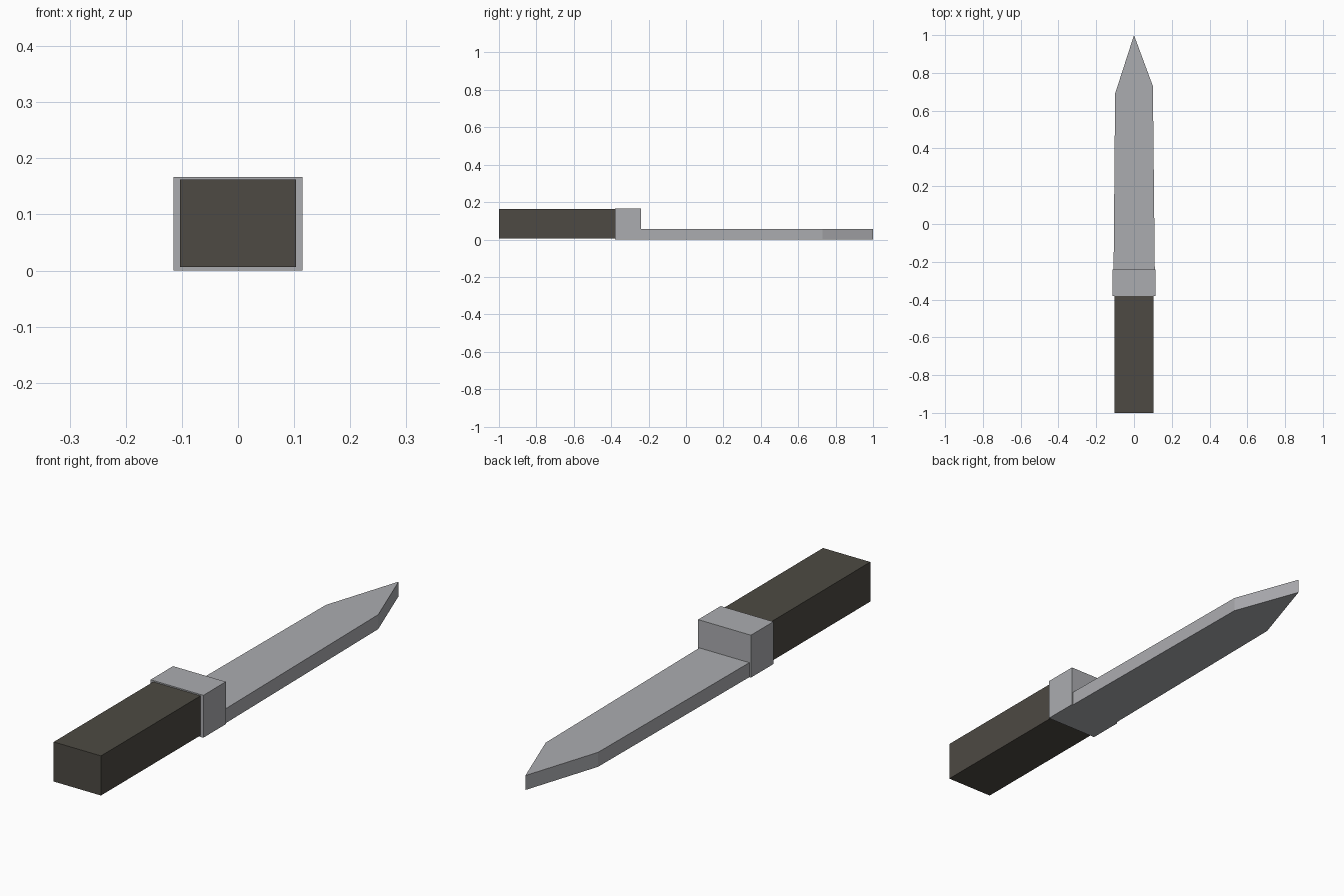
import bpy
import bmesh

cube = bpy.data.objects.get("Cube")
if cube:
    bpy.data.objects.remove(cube, do_unlink=True)


def make_material(name, rgb):
    mat = bpy.data.materials.new(name)
    mat.use_nodes = True
    color = (*rgb, 1.0)
    mat.diffuse_color = color
    mat.node_tree.nodes["Principled BSDF"].inputs["Base Color"].default_value = color
    return mat


def extrude_outline(name, outline, bottom, top, mat):
    """Raise a flat outline into a solid with hard edges."""
    bm = bmesh.new()
    base = bm.faces.new([bm.verts.new((x, y, bottom)) for x, y in outline])
    raised = bmesh.ops.extrude_face_region(bm, geom=[base], use_keep_orig=True)
    verts = [v for v in raised["geom"] if isinstance(v, bmesh.types.BMVert)]
    bmesh.ops.translate(bm, verts=verts, vec=(0, 0, top - bottom))
    bmesh.ops.recalc_face_normals(bm, faces=bm.faces)
    mesh = bpy.data.meshes.new(name)
    bm.to_mesh(mesh)
    bm.free()
    mesh.materials.append(mat)
    obj = bpy.data.objects.new(name, mesh)
    bpy.context.collection.objects.link(obj)
    return obj


def rectangle(half_width, back, front):
    return [(-half_width, back), (half_width, back),
            (half_width, front), (-half_width, front)]


steel = make_material("steel grey", (0.41, 0.415, 0.435))
grip = make_material("dark brown grip", (0.075, 0.068, 0.056))

# Grip
extrude_outline("handle", rectangle(0.103, -1.0, -0.38), 0.006, 0.162, grip)

# Collar between grip and blade
extrude_outline("guard", rectangle(0.115, -0.38, -0.24), 0.0, 0.167, steel)

# Blade with a slightly uneven point
blade_outline = [(-0.108, -0.24), (0.11, -0.24), (0.1, 0.73),
                 (0.0, 1.0), (-0.1, 0.69)]
extrude_outline("blade", blade_outline, 0.0, 0.057, steel)
